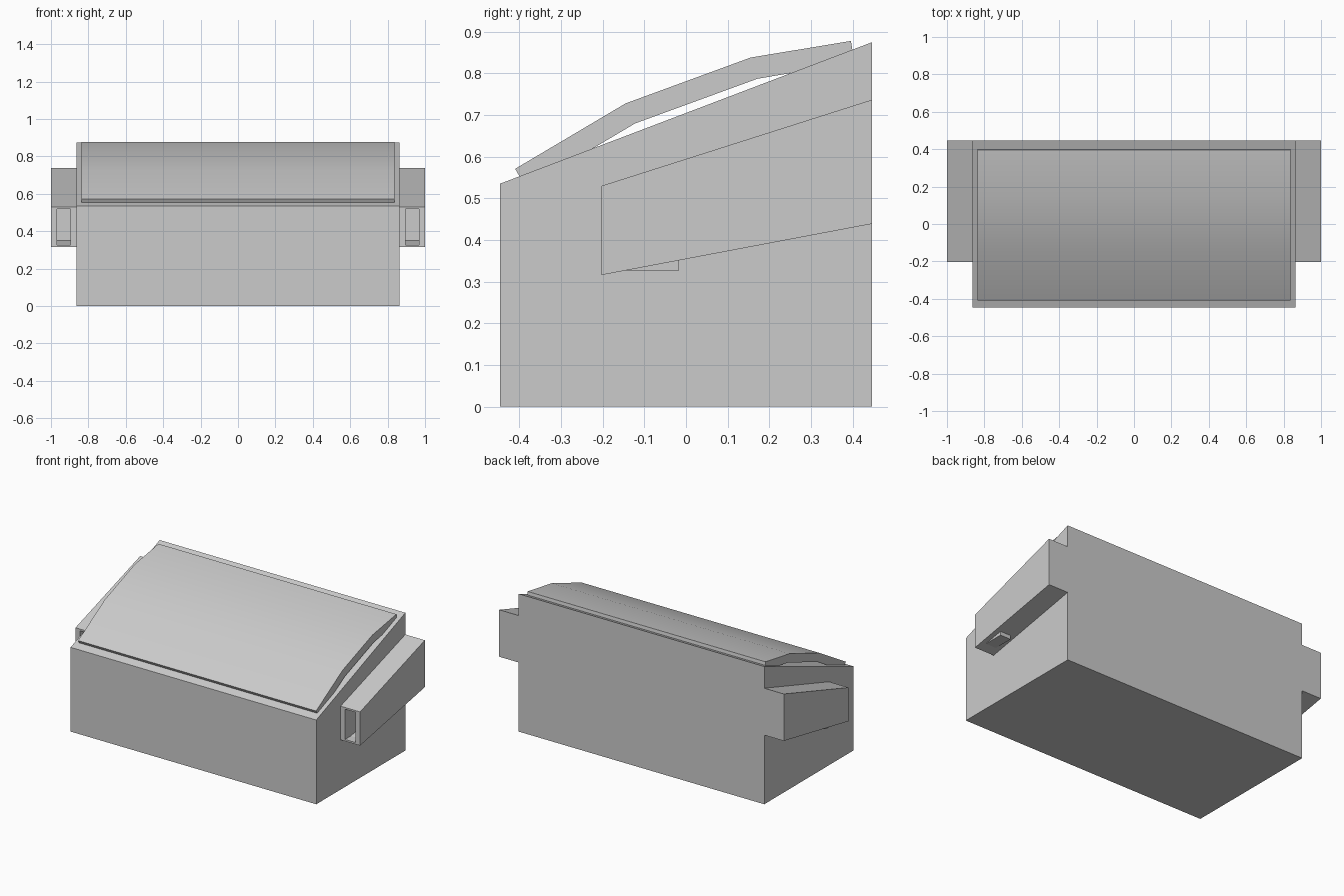
import bpy, bmesh
from math import radians

if "Cube" in bpy.data.objects:
    bpy.data.objects.remove(bpy.data.objects["Cube"])


def prism(name, profile, x0, x1):
    """Extrude a (y, z) outline from x0 to x1."""
    bm = bmesh.new()
    face = bm.faces.new([bm.verts.new((x0, y, z)) for y, z in profile])
    ext = bmesh.ops.extrude_face_region(bm, geom=[face])
    moved = [v for v in ext["geom"] if isinstance(v, bmesh.types.BMVert)]
    bmesh.ops.translate(bm, verts=moved, vec=(x1 - x0, 0, 0))
    bmesh.ops.recalc_face_normals(bm, faces=bm.faces)
    mesh = bpy.data.meshes.new(name)
    bm.to_mesh(mesh)
    bm.free()
    obj = bpy.data.objects.new(name, mesh)
    bpy.context.collection.objects.link(obj)
    return obj


# Main bin with sloped top
prism("bin_body", [(-0.447, 0), (0.447, 0), (0.447, 0.875), (-0.447, 0.535)], -0.863, 0.863)

# Bowed lid, smooth across its three segments
lid = prism("lid", [(-0.41, 0.571), (-0.145, 0.728), (0.155, 0.838), (0.396, 0.878),
                    (0.404, 0.827), (0.171, 0.787), (-0.122, 0.68), (-0.384, 0.525)],
            -0.836, 0.836)
bpy.context.view_layer.objects.active = lid
lid.select_set(True)
bpy.ops.object.shade_smooth_by_angle(angle=radians(30))

# Fork pockets on both sides
pocket = prism("fork_pocket", [(-0.203, 0.316), (-0.203, 0.53), (0.447, 0.737), (0.447, 0.439)],
               0.863, 1.0)

# Recess pushed into the pocket front; its floor pokes through the sloped underside
bm = bmesh.new()
bm.from_mesh(pocket.data)
front = min(bm.faces, key=lambda f: f.calc_center_median().y)
c = front.calc_center_median()
for depth, sx, sz in ((0, 0.54, 0.9), (0.186, 1, 1)):
    bmesh.ops.inset_region(bm, faces=[front], thickness=0.001)
    for v in front.verts:
        v.co.x = c.x + (0.037 if v.co.x > c.x else -0.037)
        v.co.z = c.z + (0.096 if v.co.z > c.z else -0.096)
        v.co.y = c.y + depth
bm.to_mesh(pocket.data)
bm.free()
mirror = pocket.modifiers.new("both_sides", "MIRROR")
mirror.use_axis[0] = True
